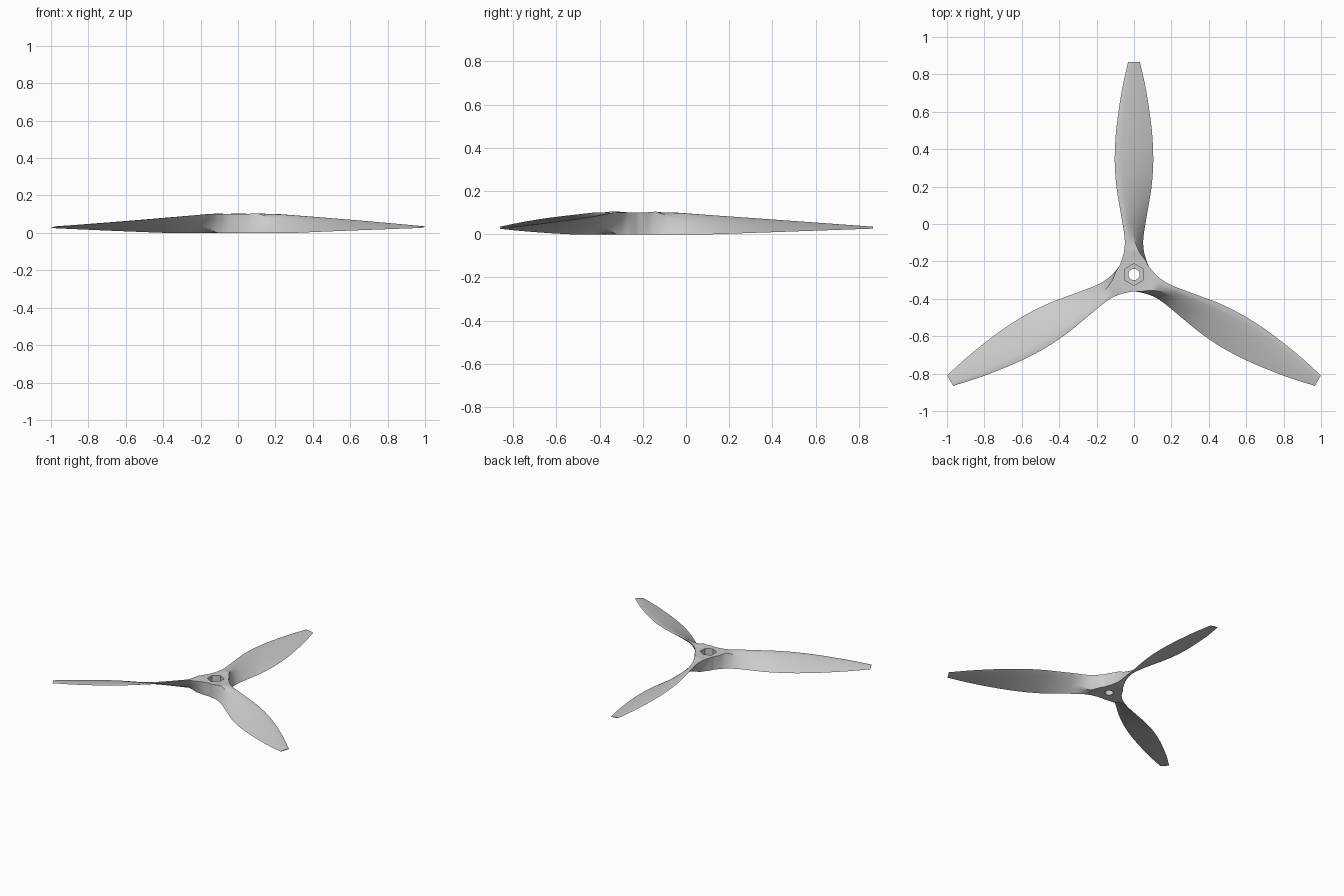
import bpy, bmesh, math
from mathutils import Vector, Matrix

cube = bpy.data.objects.get("Cube")
if cube:
    bpy.data.objects.remove(cube)

HUB_Y = -0.27
TOP = 0.1
TIP = 1.135
N, M = 12, 4          # points per blade side, index of the root corner

# radius, half chord, root boxiness (1 = square hub, 0 = airfoil)
STATIONS = [
    (0.045, 0.078, 1), (0.08, 0.065, 0.92), (0.12, 0.054, 0.6),
    (0.17, 0.049, 0.25), (0.22, 0.053, 0.06), (0.27, 0.061, 0),
    (0.37, 0.078, 0), (0.47, 0.094, 0), (0.6, 0.103, 0),
    (0.74, 0.098, 0), (0.87, 0.083, 0), (1.0, 0.062, 0), (TIP, 0.032, 0),
]


def spline(steps):
    """Catmull-Rom samples through the blade stations."""
    p = [Vector(s) for s in STATIONS]
    p = [2 * p[0] - p[1]] + p + [2 * p[-1] - p[-2]]
    out = []
    for a, b, c, d in zip(p, p[1:], p[2:], p[3:]):
        for i in range(steps):
            t = i / steps
            out.append(0.5 * (2 * b + (c - a) * t + (2*a - 5*b + 4*c - d) * t**2
                              + (3*b - a - 3*c + d) * t**3))
    return out + [p[-2]]


def ramp(r, start, a, b):
    return a + (b - a) * max(0, (r - start) / (TIP - start))


def section(r, w, box):
    """Closed loop around the blade: over the top, then back underneath."""
    box = min(1, max(0, box))
    hi = Vector((-w, 0, ramp(r, 0.23, TOP, 0.033)))
    lo = Vector((w, 0, ramp(r, 0.4, 0, 0.026)))
    normal = Vector((hi.z - lo.z, 0, 2 * w)).normalized()
    thick = ramp(r, 0.2, 0.014, 0.004) * (1 - box)
    rise = min(1, 2 * box)

    def side(start, end):
        c = start.lerp(end, M / N)
        c.x += (end.x - c.x) * box
        c.z += (start.z - c.z) * rise
        return [start.lerp(c, i / M) if i < M else c.lerp(end, (i - M) / (N - M))
                for i in range(N)]

    pts = []
    for start, end, bulge in ((hi, lo, 1), (lo, hi, -0.3)):
        for i, p in enumerate(side(start, end)):
            s = i / N if bulge > 0 else 1 - i / N
            pts.append(p + normal * thick * bulge * 2.6 * math.sqrt(s) * (1 - s)
                       + Vector((0, r, 0)))
    return pts


# Propeller body: three lofted blades welded into a triangular hub
bm = bmesh.new()
for k in range(3):
    turn = Matrix.Rotation(k * math.tau / 3, 3, 'Z')
    rings = [[bm.verts.new(turn @ p) for p in section(*s)] for s in spline(4)]
    for a, b in zip(rings, rings[1:]):
        for i in range(2 * N):
            j = (i + 1) % (2 * N)
            bm.faces.new((a[i], a[j], b[j], b[i]))
bmesh.ops.remove_doubles(bm, verts=bm.verts, dist=0.0002)
bmesh.ops.holes_fill(bm, edges=[e for e in bm.edges if e.is_boundary], sides=0)
bmesh.ops.recalc_face_normals(bm, faces=bm.faces)
mesh = bpy.data.meshes.new("propeller")
bm.to_mesh(mesh)
bm.free()
prop = bpy.data.objects.new("propeller", mesh)
prop.location.y = HUB_Y
bpy.context.collection.objects.link(prop)

grey = bpy.data.materials.new("light grey")
grey.use_nodes = True
colour = (0.6, 0.6, 0.6, 1)
grey.diffuse_color = colour
grey.node_tree.nodes["Principled BSDF"].inputs["Base Color"].default_value = colour
mesh.materials.append(grey)


# Shaft hole and hexagonal nut pocket
def cut(name, sides, radius, bottom):
    bpy.ops.mesh.primitive_cylinder_add(vertices=sides, radius=radius, depth=0.3,
                                        location=(0, HUB_Y, bottom + 0.15))
    cutter = bpy.context.object
    cutter.name = name
    cutter.data.materials.append(grey)
    cutter.hide_render = True
    cutter.hide_set(True)
    mod = prop.modifiers.new(name, 'BOOLEAN')
    mod.operation = 'DIFFERENCE'
    mod.solver = 'EXACT'
    mod.object = cutter


cut("nut_pocket_cutter", 6, 0.058, 0.045)
cut("shaft_hole_cutter", 32, 0.03, -0.1)

# Bake the cuts, then smooth the blades while keeping hard edges
bpy.context.view_layer.objects.active = prop
bpy.ops.object.select_all(action='DESELECT')
prop.select_set(True)
for mod in list(prop.modifiers):
    bpy.ops.object.modifier_apply(modifier=mod.name)
for name in ("nut_pocket_cutter", "shaft_hole_cutter"):
    bpy.data.objects.remove(bpy.data.objects[name])
bpy.ops.object.shade_smooth_by_angle(angle=math.radians(35))
